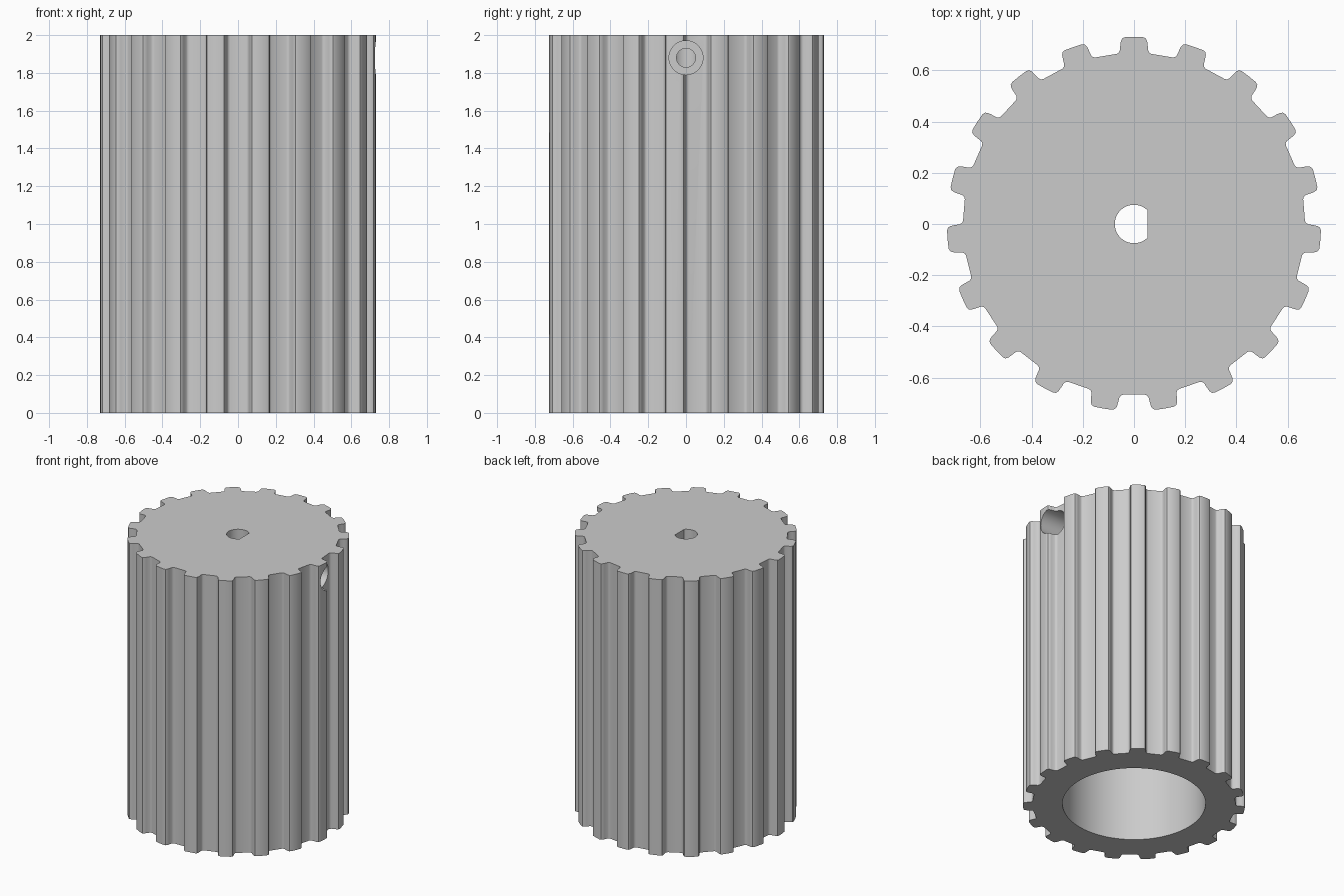
import bpy, bmesh
from math import sin, cos, acos, pi, radians
from mathutils import Matrix, Vector

cube = bpy.data.objects.get("Cube")
if cube:
    bpy.data.objects.remove(cube, do_unlink=True)

TEETH = 19
HEIGHT = 2.0
TIP_R = 0.73
SCREW_Z = 1.88


def prism(name, outline, z0, z1, matrix=Matrix()):
    """Extrude a closed counter-clockwise outline between two heights."""
    bm = bmesh.new()
    face = bm.faces.new([bm.verts.new((x, y, z0)) for x, y in outline])
    top = bmesh.ops.extrude_face_region(bm, geom=[face])["geom"]
    bmesh.ops.translate(bm, vec=(0, 0, z1 - z0),
                        verts=[g for g in top if isinstance(g, bmesh.types.BMVert)])
    bmesh.ops.recalc_face_normals(bm, faces=bm.faces)
    bm.transform(matrix)
    mesh = bpy.data.meshes.new(name)
    bm.to_mesh(mesh)
    bm.free()
    obj = bpy.data.objects.new(name, mesh)
    bpy.context.collection.objects.link(obj)
    return obj


def circle(r, n):
    return [(r * cos(2 * pi * i / n), r * sin(2 * pi * i / n)) for i in range(n)]


# Belt pulley outline: one rounded groove repeated around the rim
half = [(0.042, 0.666), (0.051, 0.669), (0.057, 0.677), (0.063, 0.7),
        (0.067, 0.713), (0.074, 0.722), (0.085, 0.725)]
groove = [(-x, r) for x, r in reversed(half)] + half
outline = []
for i in range(TEETH):
    turn = -pi / 2 + i * 2 * pi / TEETH
    for x, r in groove:
        outline.append((r * cos(turn) - x * sin(turn), r * sin(turn) + x * cos(turn)))
    tip = turn + pi / TEETH
    outline.append((TIP_R * cos(tip), TIP_R * sin(tip)))
pulley = prism("toothed_pulley", outline, 0, HEIGHT)

# Cutters: wide lower bore, D-shaped shaft hole, stepped screw hole
flat = acos(0.052 / 0.075)
d_shape = []
for i in range(41):
    a = flat + (2 * pi - 2 * flat) * i / 40
    d_shape.append((0.075 * cos(a), 0.075 * sin(a)))
sideways = Matrix.Translation((0, 0, SCREW_Z)) @ Matrix.Rotation(radians(90), 4, "Y")
cutters = [
    prism("bore_cutter", circle(0.47, 96), -0.1, 1.76),
    prism("shaft_cutter", d_shape, 1.6, 2.1),
    prism("screw_cutter", circle(0.05, 32), 0.0, 0.5, sideways),
    prism("screw_head_cutter", circle(0.09, 48), 0.3, 0.9, sideways),
]
for cutter in cutters:
    cutter.hide_render = True
    mod = pulley.modifiers.new(cutter.name, "BOOLEAN")
    mod.operation = "DIFFERENCE"
    mod.solver = "EXACT"
    mod.object = cutter

# Apply the cuts and drop the cutters
bpy.context.view_layer.update()
depsgraph = bpy.context.evaluated_depsgraph_get()
mesh = bpy.data.meshes.new_from_object(pulley.evaluated_get(depsgraph))
pulley.modifiers.clear()
pulley.data = mesh
for cutter in cutters:
    bpy.data.objects.remove(cutter, do_unlink=True)

# Plain grey material
grey = bpy.data.materials.new("light_grey")
grey.use_nodes = True
colour = (0.6, 0.6, 0.6, 1)
grey.diffuse_color = colour
grey.node_tree.nodes["Principled BSDF"].inputs["Base Color"].default_value = colour
mesh.materials.clear()
mesh.materials.append(grey)

# Smooth walls with sharp rims
bpy.ops.object.select_all(action="DESELECT")
pulley.select_set(True)
bpy.context.view_layer.objects.active = pulley
bpy.ops.object.shade_smooth_by_angle(angle=radians(35))
